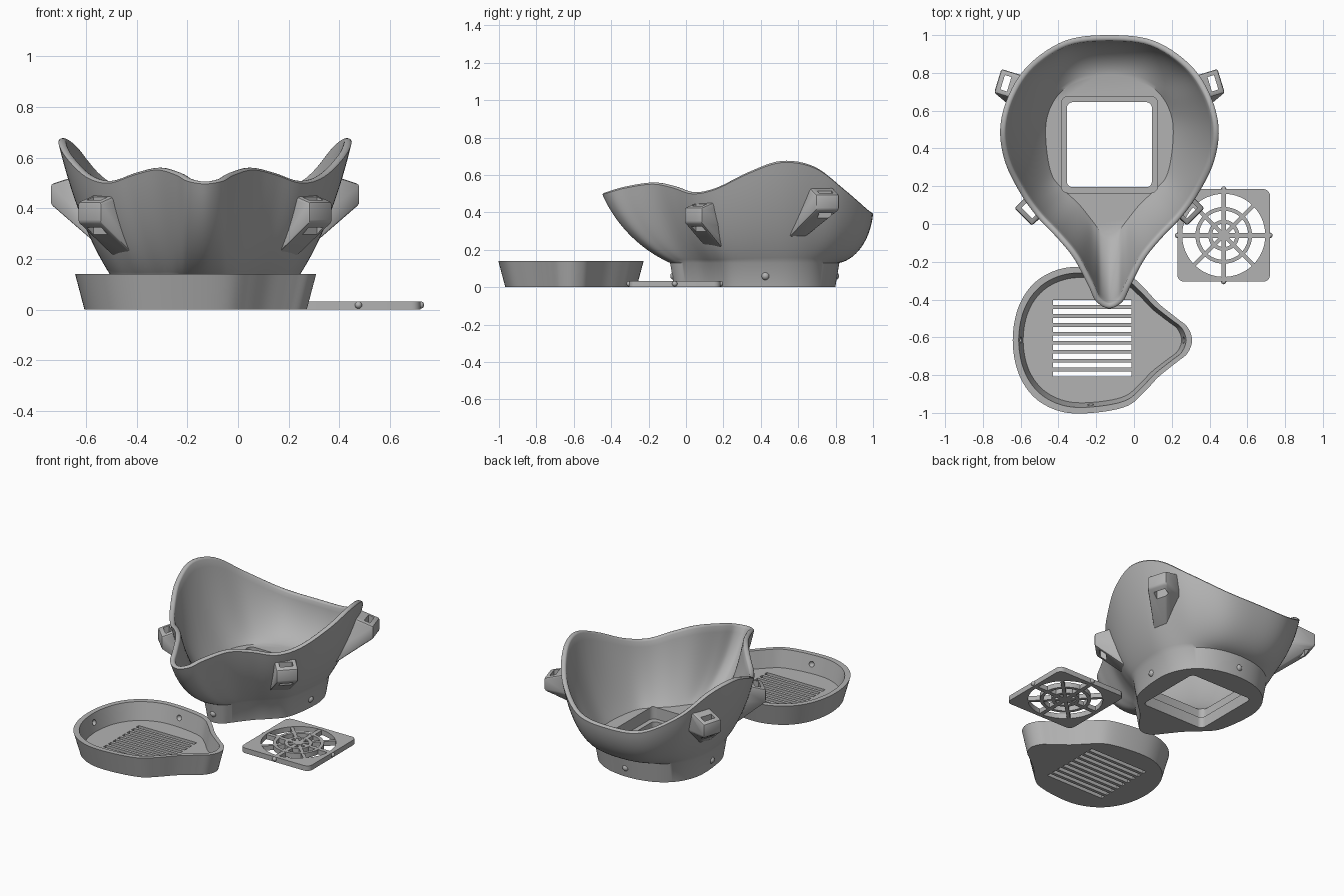
import bpy, bmesh, math
from mathutils import Vector

if "Cube" in bpy.data.objects:
    bpy.data.objects.remove(bpy.data.objects["Cube"])

CX = -0.13          # mask centre line
GREY = bpy.data.materials.new("grey_plastic")
GREY.diffuse_color = (0.45, 0.45, 0.45, 1)
GREY.use_nodes = True
GREY.node_tree.nodes["Principled BSDF"].inputs["Base Color"].default_value = GREY.diffuse_color


def make(name, bm):
    bmesh.ops.recalc_face_normals(bm, faces=bm.faces)
    me = bpy.data.meshes.new(name)
    bm.to_mesh(me)
    bm.free()
    me.materials.append(GREY)
    ob = bpy.data.objects.new(name, me)
    bpy.context.collection.objects.link(ob)
    return ob


def loft(name, rings, closed=False):
    """Skin equal-length rings; cap both ends, or join last to first."""
    bm = bmesh.new()
    vs = [[bm.verts.new(p) for p in r] for r in rings]
    n = len(vs[0])
    pairs = list(zip(vs, vs[1:])) + ([(vs[-1], vs[0])] if closed else [])
    for a, b in pairs:
        for i in range(n):
            j = (i + 1) % n
            bm.faces.new((a[i], a[j], b[j], b[i]))
    if not closed:
        bm.faces.new(vs[0])
        bm.faces.new(vs[-1])
    return make(name, bm)


def prism(name, pts, z0, z1):
    return loft(name, [[(x, y, z) for x, y in pts] for z in (z0, z1)])


def circle(x, y, r, n=64):
    return [(x + r * math.cos(2 * math.pi * i / n), y + r * math.sin(2 * math.pi * i / n)) for i in range(n)]


def rect(x, y, hx, hy, ang=0.0, r=0.0):
    """Rotated rectangle outline with optional rounded corners."""
    pts = []
    for k, (sx, sy) in enumerate(((1, 1), (-1, 1), (-1, -1), (1, -1))):
        for s in range(6 if r else 1):
            a = math.pi / 2 * (k + s / 5)
            px, py = sx * (hx - r) + r * math.cos(a), sy * (hy - r) + r * math.sin(a)
            if not r:
                px, py = sx * hx, sy * hy
            pts.append((x + px * math.cos(ang) - py * math.sin(ang), y + px * math.sin(ang) + py * math.cos(ang)))
    return pts


def ball(name, p, r):
    bm = bmesh.new()
    bmesh.ops.create_uvsphere(bm, u_segments=16, v_segments=10, radius=r)
    bmesh.ops.translate(bm, verts=bm.verts, vec=p)
    return make(name, bm)


def bake(ob):
    bpy.context.view_layer.update()
    dg = bpy.context.evaluated_depsgraph_get()
    me = bpy.data.meshes.new_from_object(ob.evaluated_get(dg))
    ob.modifiers.clear()
    if len(me.polygons) > 5:     # ignore a cut that removed everything
        ob.data = me


def cut(ob, cutters, keep=False):
    for c in cutters:
        m = ob.modifiers.new("cut", "BOOLEAN")
        m.operation, m.solver, m.object = "DIFFERENCE", "EXACT", c
        bake(ob)
        if not keep:
            bpy.data.objects.remove(c)


def smooth(ob, deg=35):
    ob.data.shade_smooth()
    ob.data.set_sharp_from_angle(angle=math.radians(deg))


def spline(half, steps=6):
    """Mirror a half outline across x and run a closed smooth curve through it."""
    p = [Vector(q) for q in half]
    for q in half[-2:0:-1]:
        p.append(Vector((-q[0],) + tuple(q[1:])))
    out, n = [], len(p)
    for i in range(n):
        a, b, c, d = p[i - 1], p[i], p[(i + 1) % n], p[(i + 2) % n]
        for s in range(steps):
            t = s / steps
            out.append(0.5 * (2 * b + (c - a) * t + (2 * a - 5 * b + 4 * c - d) * t * t
                              + (3 * b - a - 3 * c + d) * t ** 3))
    return out


def inset(pts, d):
    """Move a clockwise outline inwards by d."""
    res, n = [], len(pts)
    for i in range(n):
        tx = pts[(i + 1) % n][0] - pts[i - 1][0]
        ty = pts[(i + 1) % n][1] - pts[i - 1][1]
        l = math.hypot(tx, ty) or 1
        res.append((pts[i][0] + ty / l * d, pts[i][1] - tx / l * d))
    return res


# half outlines from back to nose: rim (x, y, z, bulge) and base (x, y)
RIM = spline([(0, 1.0, .40, .8), (.23, .972, .42, .75), (.42, .85, .525, .55), (.53, .69, .645, .35),
              (.578, .51, .675, .3), (.553, .33, .615, .3), (.47, .16, .533, .35), (.38, .035, .508, .4),
              (.28, -.07, .54, .4), (.19, -.18, .56, .4), (.115, -.32, .54, .45), (.07, -.41, .516, .45),
              (0, -.447, .505, .45)])
BASE = spline([(0, .82), (.14, .80), (.25, .745), (.325, .66), (.366, .54), (.362, .38), (.33, .24),
               (.265, .16), (.19, .09), (.14, .03), (.105, -.015), (.065, -.062), (0, -.085)])
BZ = 0.13
THICK = 0.031


def level(t, d=0.0, dz=0.0):
    """Bowl ring at height fraction t, inset by d."""
    xy, zs = [], []
    for b, r in zip(BASE, RIM):
        k = r[3]
        h = (1 - k) * t + k * math.sin(t * math.pi / 2)
        v = (1 - k) * t + k * (1 - math.cos(t * math.pi / 2))
        xy.append((b[0] + (r[0] - b[0]) * h, b[1] + (r[1] - b[1]) * h))
        zs.append(BZ + (r[2] - .009 - BZ) * v + dz)
    return [(x + CX, y, z) for (x, y), z in zip(inset(xy, d), zs)]


# mask shell: solid base, bowl outside, rounded rim, bowl inside, floor
N = 14
rings = [[(x + CX, y, 0) for x, y in inset(BASE, .022)]]
rings += [level(i / N) for i in range(N + 1)]
rings += [level(1, .004, .006), level(1, .011, .009), level(1, .020, .009), level(1, .027, .006)]
rings += [level(i / N, THICK, .015 * (1 - i / N)) for i in range(N, -1, -1)]
mask = loft("mask_shell", rings)
cut(mask, [prism("recess", rect(CX, .42, .255, .255, 0, .035), .07, .2),
           prism("window", rect(CX, .42, .225, .225, 0, .03), -.1, .3)])
smooth(mask)

# snap pins round the mask base
for i, p in enumerate(((CX, .797, .06), (CX, -.062, .06), (CX + .346, .425, .06), (CX - .346, .425, .06))):
    smooth(ball(f"base_pin_{i + 1}", p, .022))

# strap loops: wedge-backed boxes with a vertical slot
inner = loft("inner_volume", [level(i / N, .016, .008 * (1 - i / N)) for i in range(N + 1)])
LOOPS = (("upper", (.548, .745, .455), 17, (.43, .595, .27), .045),
         ("lower", (.425, .07, .385), -45, (.32, .15, .21), .06))
for label, c, deg, tail, tw in LOOPS:
    for side, sx in (("right", 1), ("left", -1)):
        a = math.radians(deg)
        n = Vector((sx * math.cos(a), math.sin(a), 0))
        t = Vector((-n.y, n.x, 0))
        c0 = Vector((CX + sx * c[0], c[1], c[2]))
        t0 = Vector((CX + sx * tail[0], tail[1], tail[2]))
        bm = bmesh.new()
        for s in (-1, 1):
            for dn, dz in ((.045, -.04), (.045, .04), (-.1, .085), (-.1, -.05)):
                bm.verts.new(c0 + n * dn + t * s * .065 + Vector((0, 0, dz)))
            bm.verts.new(t0 + t * s * tw)
            bm.verts.new(t0 + t * s * tw - n * .05)
        bmesh.ops.convex_hull(bm, input=bm.verts)
        bmesh.ops.dissolve_limit(bm, angle_limit=.02, verts=bm.verts, edges=bm.edges)
        loop = make(f"{label}_strap_loop_{side}", bm)
        bev = loop.modifiers.new("bevel", "BEVEL")
        bev.width, bev.segments = .01, 2
        bake(loop)
        cut(loop, [prism("slot", rect(c0.x, c0.y, .018, .04, math.atan2(n.y, n.x)), .0, .9)])
        cut(loop, [inner], keep=True)
        smooth(loop, 30)
bpy.data.objects.remove(inner)

# filter tray: same outline as the mask base, turned on its side
TY, TX = -.615, -.17


def tray_ring(d, z):
    """Tray outline shrunk towards its middle by about d."""
    su, sv = 1 - d / .383, 1 - d / .478
    return [(TX + (.308 - (p[1] + .085) / .9526 - TX) * sv, TY + p[0] / .95 * su, z) for p in BASE]


tray = loft("filter_tray", [tray_ring(.037, 0), tray_ring(0, .14), tray_ring(.032, .14), tray_ring(.056, .03)])
cut(tray, [prism("slot", rect(-.222, -.605 + .0475 * i, .208, .0135), -.1, .1) for i in range(-4, 5)])
cut(tray, [ball("dimple", p, .018) for p in ((-.603, TY, .085), (.263, TY, .085),
                                             (-.23, TY - .338, .085), (-.23, TY + .338, .085))])
smooth(tray)

# fan grille: plate, rings, hub, spokes and side pins
GX, GY, T = .475, -.06, .033
plate = prism("grille_plate", rect(GX, GY, .245, .245, 0, .035), 0, T)
cut(plate, [prism("opening", circle(GX, GY, .22), -.1, .1)])
smooth(plate)
for label, r in (("outer", .14), ("inner", .072)):
    smooth(loft(f"grille_{label}_ring", [[(x, y, z) for x, y in circle(GX, GY, r + d)]
           for d, z in ((-.01, 0), (.01, 0), (.01, T - .002), (-.01, T - .002))], closed=True))
smooth(prism("grille_hub", circle(GX, GY, .03, 32), 0, T - .001))
for i in range(4):
    w = .013 if i % 2 == 0 else .010
    prism(f"grille_spoke_{i + 1}", rect(GX, GY, .224, w, i * math.pi / 4), 0, T - .003)
    a = i * math.pi / 2
    smooth(ball(f"grille_pin_{i + 1}", (GX + .245 * math.cos(a), GY + .245 * math.sin(a), T / 2 + .002), .014))
